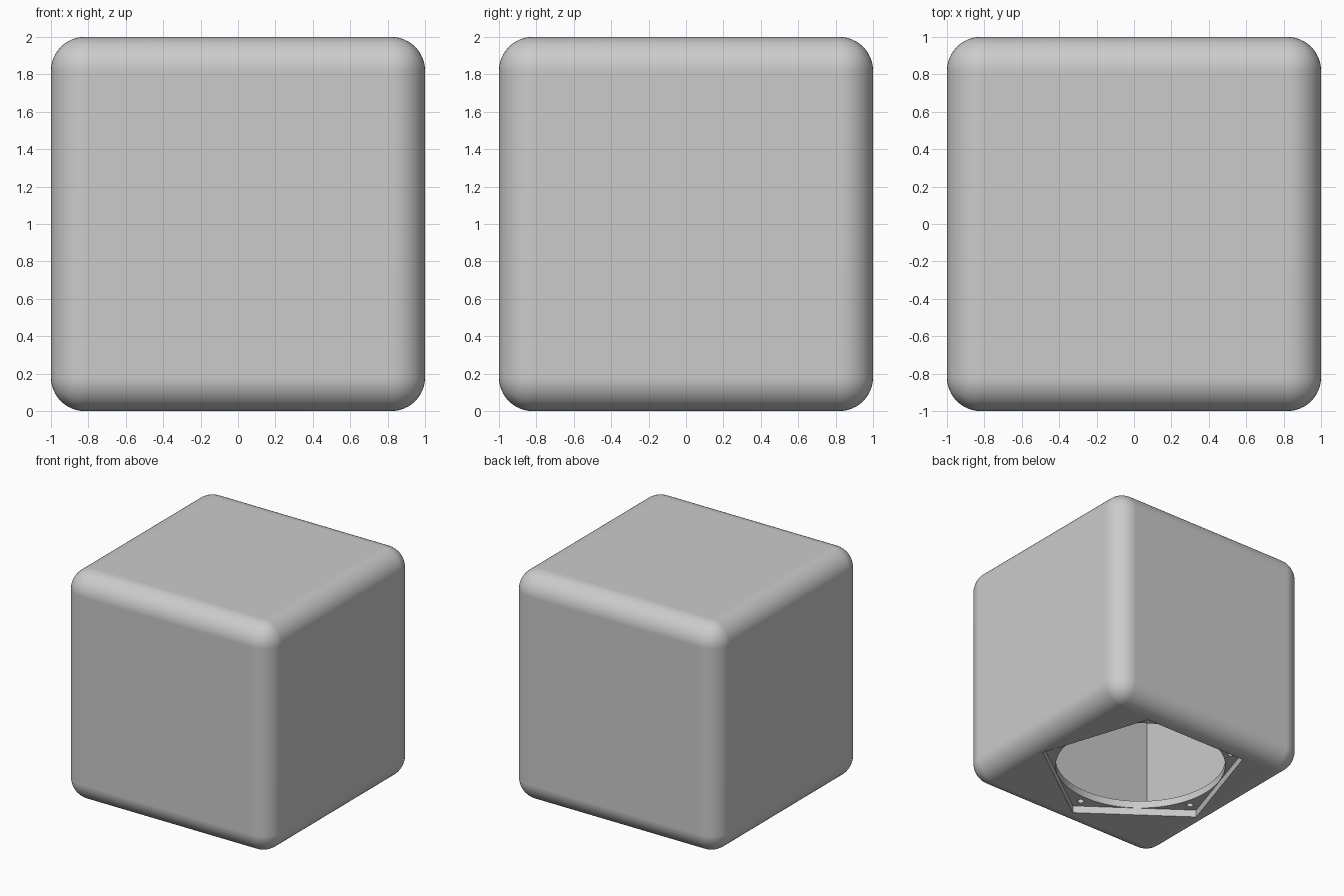
import bpy
import math

default = bpy.data.objects.get("Cube")
if default:
    bpy.data.objects.remove(default, do_unlink=True)

# Sizes
CORNER = 0.18        # outer rounding
WALL = 0.13          # shell thickness
RECESS = 0.065       # depth of the pentagonal pocket
PENTAGON = 0.875     # pocket corner radius
OPENING = 0.705      # round opening radius
HOLE_RING = 0.775    # distance of screw holes from the pocket centre
CENTRE_Y = PENTAGON * (1 - math.cos(math.pi / 5)) / 2

grey = bpy.data.materials.new("plain_grey")
grey.use_nodes = True
colour = (0.6, 0.6, 0.6, 1)
grey.diffuse_color = colour
grey.node_tree.nodes["Principled BSDF"].inputs["Base Color"].default_value = colour


def box(name, half, z):
    bpy.ops.mesh.primitive_cube_add(size=2 * half, location=(0, 0, z))
    obj = bpy.context.object
    obj.name = name
    return obj


def prism(name, sides, radius, x, y, top, turn=0.0):
    """Upright prism reaching from below the base up to the given height."""
    low = -0.1
    bpy.ops.mesh.primitive_cylinder_add(
        vertices=sides, radius=radius, depth=top - low,
        location=(x, y, (top + low) / 2), rotation=(0, 0, turn))
    obj = bpy.context.object
    obj.name = name
    return obj


def apply(obj, mod):
    bpy.ops.object.select_all(action="DESELECT")
    obj.select_set(True)
    bpy.context.view_layer.objects.active = obj
    bpy.ops.object.modifier_apply(modifier=mod.name)


def cut(obj, cutter):
    mod = obj.modifiers.new("cut", "BOOLEAN")
    mod.operation = "DIFFERENCE"
    mod.solver = "EXACT"
    mod.object = cutter
    apply(obj, mod)
    bpy.data.objects.remove(cutter, do_unlink=True)


# Rounded outer shell
shell = box("hollow_cube_shell", 1, 1)
bevel = shell.modifiers.new("rounding", "BEVEL")
bevel.width = CORNER
bevel.segments = 12
apply(shell, bevel)

# Square-cornered cavity inside
cut(shell, box("cavity_cutter", 1 - WALL, 1))

# Pentagonal pocket under the base, one corner to the front
cut(shell, prism("pocket_cutter", 5, PENTAGON, 0, CENTRE_Y, RECESS, math.pi))

# Round opening through the base
cut(shell, prism("opening_cutter", 96, OPENING, 0, CENTRE_Y, 0.3))

# Screw hole in each pocket corner
for i in range(5):
    a = math.tau * i / 5 - math.pi / 2
    cut(shell, prism("screw_hole_cutter", 24, 0.027,
                     HOLE_RING * math.cos(a),
                     CENTRE_Y + HOLE_RING * math.sin(a), 0.3))

# Colour and shading
shell.data.materials.clear()
shell.data.materials.append(grey)
for face in shell.data.polygons:
    face.material_index = 0
bpy.ops.object.select_all(action="DESELECT")
shell.select_set(True)
bpy.context.view_layer.objects.active = shell
bpy.ops.object.shade_smooth_by_angle(angle=math.radians(30))
weighted = shell.modifiers.new("even_shading", "WEIGHTED_NORMAL")
weighted.keep_sharp = True
